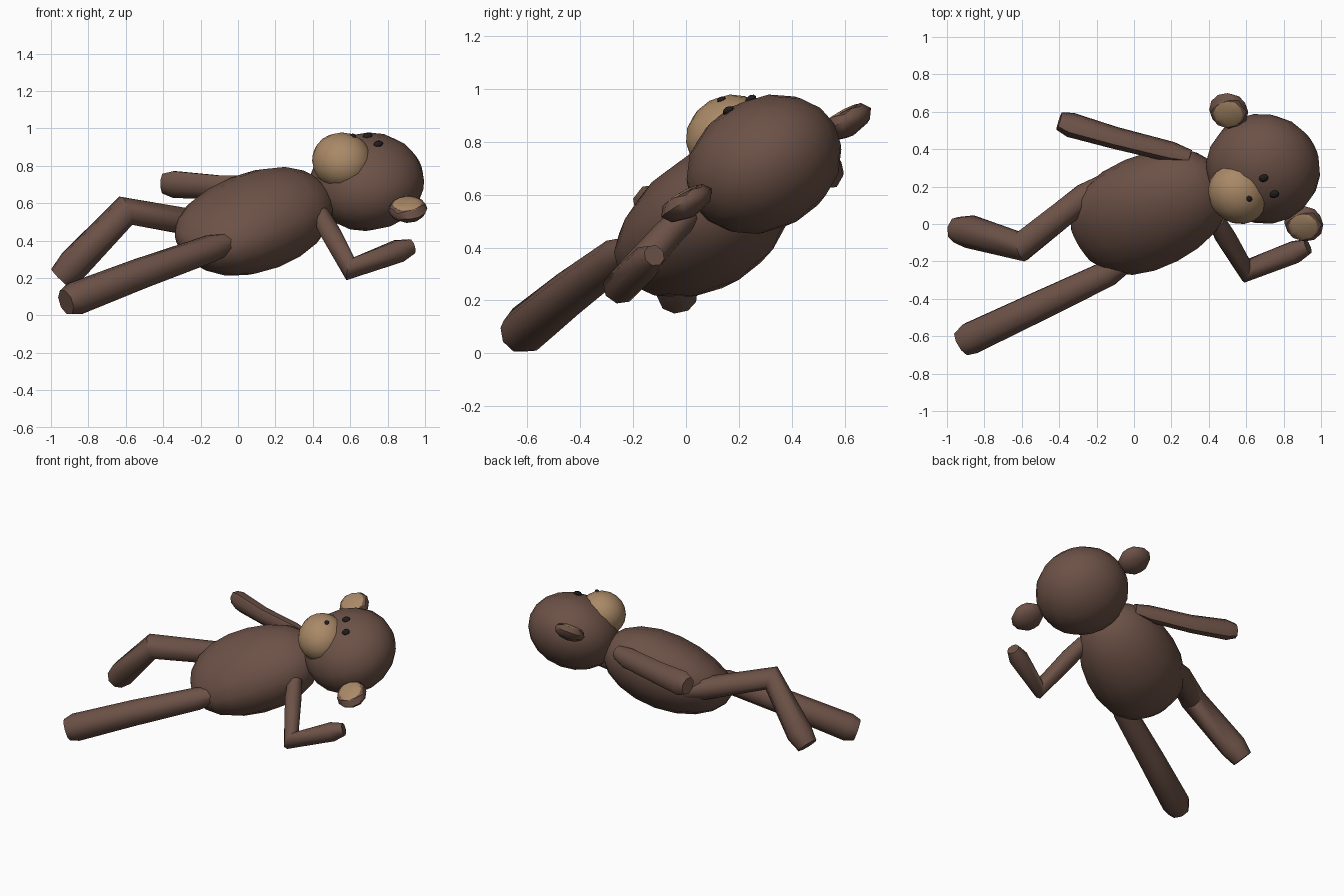
import bpy, bmesh, math
from mathutils import Vector, Matrix

if "Cube" in bpy.data.objects:
    bpy.data.objects.remove(bpy.data.objects["Cube"])

def material(name, rgb):
    m = bpy.data.materials.new(name)
    m.diffuse_color = (*rgb, 1)
    m.use_nodes = True
    m.node_tree.nodes["Principled BSDF"].inputs["Base Color"].default_value = m.diffuse_color
    return m

BROWN = material("brown", (0.15, 0.083, 0.062))
TAN = material("tan", (0.40, 0.25, 0.135))
DARK = material("dark", (0.015, 0.012, 0.012))

# Toy's own axes: U towards the head top, S towards its right, F forwards
U = Vector((0.856, 0.414, 0.308)).normalized()
S = Vector((-0.48, 0.78, 0.40))
S = (S - U * S.dot(U)).normalized()
F = U.cross(S)

def finish(name, bm, mat, angle):
    bmesh.ops.recalc_face_normals(bm, faces=bm.faces)
    me = bpy.data.meshes.new(name)
    bm.to_mesh(me)
    bm.free()
    me.materials.append(mat)
    ob = bpy.data.objects.new(name, me)
    bpy.context.collection.objects.link(ob)
    bpy.ops.object.select_all(action='DESELECT')
    ob.select_set(True)
    bpy.context.view_layer.objects.active = ob
    bpy.ops.object.shade_smooth_by_angle(angle=math.radians(angle))

def ellipsoid(name, centre, radii, mat, seg=16, rings=10, angle=60, shape=None):
    """Radii run along S, F, U; shape optionally edits the unit sphere."""
    bm = bmesh.new()
    bmesh.ops.create_uvsphere(bm, u_segments=seg, v_segments=rings, radius=1)
    if shape:
        for v in bm.verts:
            shape(v.co)
    m = Matrix((S * radii[0], F * radii[1], U * radii[2])).transposed().to_4x4()
    bm.transform(Matrix.Translation(centre) @ m)
    finish(name, bm, mat, angle)

def limb(name, path, flat=1.0, sides=8):
    """Tube through (x, y, z, radius) points with mitred joints."""
    bm = bmesh.new()
    pts = [Vector(p[:3]) for p in path]
    rings = []
    for i, p in enumerate(pts):
        a = (p - pts[i - 1]).normalized() if i else (pts[1] - p).normalized()
        b = (pts[i + 1] - p).normalized() if i < len(pts) - 1 else a
        t = (a + b).normalized()
        side = (F - t * F.dot(t)).normalized()
        other = t.cross(side) * flat
        rings.append([bm.verts.new(p + path[i][3] * (
            side * math.cos(k * math.tau / sides) + other * math.sin(k * math.tau / sides)))
            for k in range(sides)])
    for r, q in zip(rings, rings[1:]):
        for k in range(sides):
            j = (k + 1) % sides
            bm.faces.new((r[k], r[j], q[j], q[k]))
    bm.faces.new(rings[0])
    bm.faces.new(rings[-1])
    finish(name, bm, BROWN, 55)

# Body: broad at the hips with a flatter lower belly
def torso(co):
    co.x *= 1 - 0.07 * co.z + 0.18 * co.z ** 2
    if co.y > 0:
        co.y *= 0.86 + 0.14 * co.z

ellipsoid("body", Vector((0.09, 0.068, 0.51)), (0.315, 0.268, 0.45), BROWN, shape=torso)
head = Vector((0.69, 0.295, 0.715))
ellipsoid("head", head, (0.31, 0.25, 0.305), BROWN)

# Muzzle and nose
muzzle = Vector((0.557, 0.163, 0.825))
ellipsoid("muzzle", muzzle, (0.172, 0.15, 0.157), TAN)
ellipsoid("nose", muzzle + U * 0.08 + F * 0.126, (0.018, 0.012, 0.016), DARK, 8, 6)

# Ears are discs cut flat at the front
def flat_front(co):
    co.y = min(co.y, 0.62)

for side, label in ((1, "right"), (-1, "left")):
    ellipsoid(label + "_eye", head + S * side * 0.056 + U * 0.058 + F * 0.238,
              (0.022, 0.015, 0.026), DARK, 8, 6)
    ear = head + S * side * 0.393 + U * 0.02
    ellipsoid(label + "_ear", ear, (0.112, 0.058, 0.102), BROWN, 8, 6, 45, flat_front)
    ellipsoid(label + "_inner_ear", ear + F * 0.034, (0.083, 0.012, 0.077), TAN, 8, 6)

# Arms: one stretched out, one bent
limb("right_arm", [(0.30, 0.36, 0.69, 0.045), (0.20, 0.385, 0.685, 0.068),
                   (-0.10, 0.46, 0.685, 0.073), (-0.34, 0.53, 0.70, 0.082),
                   (-0.40, 0.55, 0.705, 0.06)], 0.75)
limb("left_arm", [(0.44, 0.02, 0.54, 0.05), (0.49, -0.07, 0.45, 0.058),
                  (0.60, -0.25, 0.25, 0.066), (0.86, -0.15, 0.345, 0.064),
                  (0.93, -0.12, 0.37, 0.042)])

# Legs: one bent at the knee, one straight
limb("right_leg", [(-0.14, 0.22, 0.48, 0.06), (-0.26, 0.15, 0.50, 0.075),
                   (-0.60, -0.12, 0.56, 0.085), (-0.88, -0.04, 0.27, 0.09),
                   (-0.95, -0.03, 0.20, 0.07)])
limb("left_leg", [(-0.03, -0.20, 0.395, 0.05), (-0.14, -0.265, 0.36, 0.075),
                  (-0.52, -0.445, 0.225, 0.085), (-0.87, -0.61, 0.09, 0.092),
                  (-0.92, -0.64, 0.07, 0.072)])
